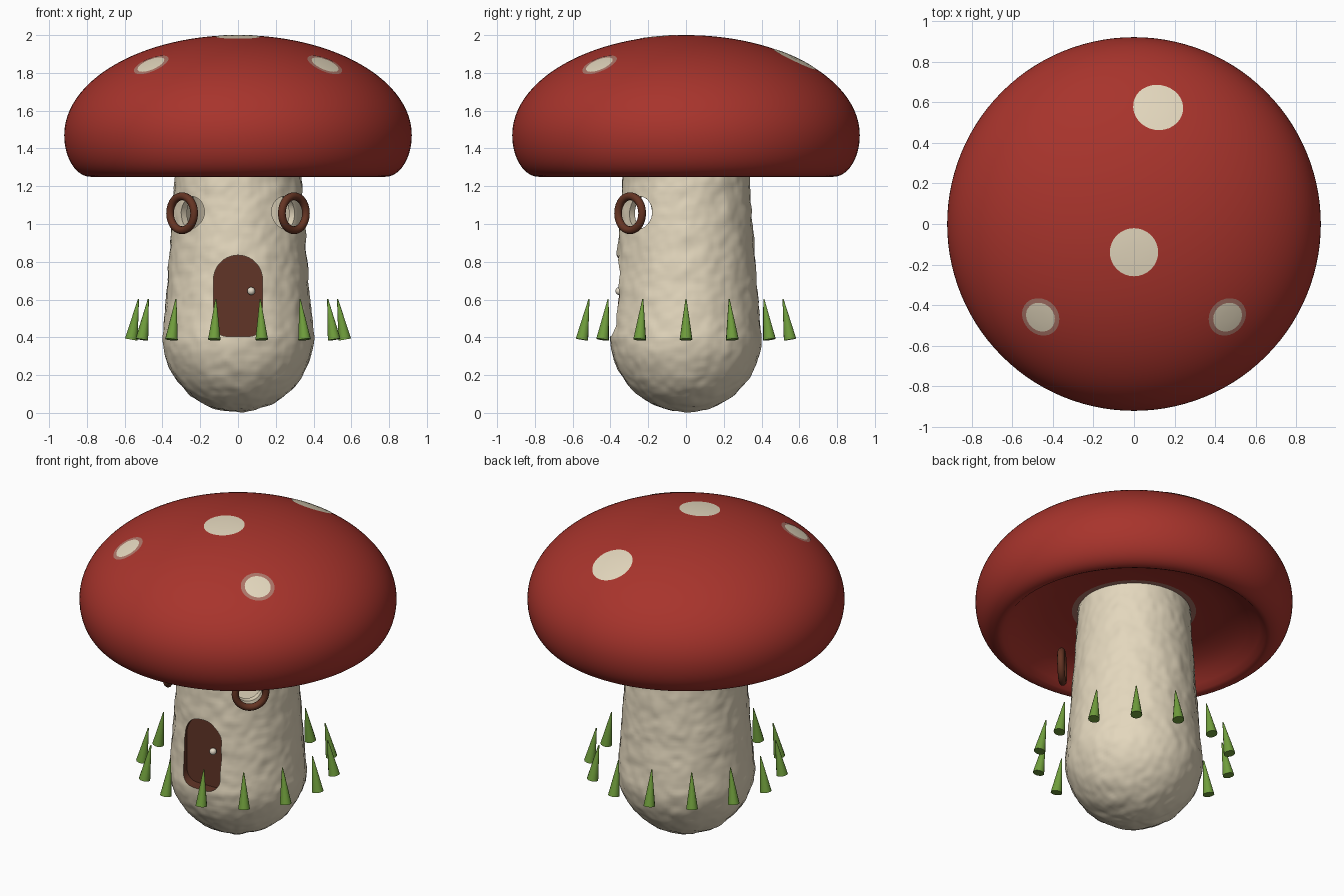
import bpy, bmesh, math
from mathutils import Vector, noise

if "Cube" in bpy.data.objects:
    bpy.data.objects.remove(bpy.data.objects["Cube"], do_unlink=True)


def material(name, r, g, b):
    m = bpy.data.materials.new(name)
    m.use_nodes = True
    m.diffuse_color = (r, g, b, 1)
    node = m.node_tree.nodes["Principled BSDF"]
    node.inputs["Base Color"].default_value = (r, g, b, 1)
    node.inputs["Roughness"].default_value = 0.8
    return m


RED = material("cap red", 0.39, 0.034, 0.025)
CREAM = material("stem cream", 0.77, 0.68, 0.51)
PINK = material("faded pink", 0.42, 0.18, 0.14)
DOOR = material("door brown", 0.12, 0.035, 0.02)
WOOD = material("frame brown", 0.13, 0.035, 0.017)
GREEN = material("grass green", 0.16, 0.34, 0.045)
KNOB = material("knob white", 0.76, 0.69, 0.57)


def make(name, bm, *mats):
    bmesh.ops.recalc_face_normals(bm, faces=bm.faces)
    mesh = bpy.data.meshes.new(name)
    bm.to_mesh(mesh)
    bm.free()
    ob = bpy.data.objects.new(name, mesh)
    bpy.context.collection.objects.link(ob)
    for m in mats:
        mesh.materials.append(m)
    return ob


def smooth(ob, degrees=40):
    bpy.ops.object.select_all(action='DESELECT')
    ob.select_set(True)
    bpy.context.view_layer.objects.active = ob
    bpy.ops.object.shade_smooth_by_angle(angle=math.radians(degrees))


def lathe(profile, segs):
    """Revolve (radius, height) points; both ends sit on the axis."""
    bm = bmesh.new()
    rings = []
    for r, z in profile[1:-1]:
        rings.append([bm.verts.new((r * math.cos(k * math.tau / segs),
                                    r * math.sin(k * math.tau / segs), z))
                      for k in range(segs)])
    ends = [bm.verts.new((0, 0, profile[i][1])) for i in (0, -1)]
    for k in range(segs):
        j = (k + 1) % segs
        for a, b in zip(rings, rings[1:]):
            bm.faces.new((a[k], a[j], b[j], b[k]))
        bm.faces.new((ends[0], rings[0][j], rings[0][k]))
        bm.faces.new((ends[1], rings[-1][k], rings[-1][j]))
    return bm


# Cap: hollow underside, rolled rim, domed top
CAP_R, CAP_H, CAP_Z = 0.92, 0.53, 1.47
profile = [(0, 1.41), (0.30, 1.41), (0.36, 1.407), (0.50, 1.395), (0.60, 1.37),
           (0.68, 1.33), (0.73, 1.285), (0.76, 1.258)]
for i in range(16):
    t = math.pi / 2 * (1 - i / 16)
    profile.append((0.78 + 0.14 * math.cos(t), CAP_Z - 0.22 * math.sin(t)))
for i in range(40):
    t = math.pi / 2 * i / 40
    profile.append((CAP_R * math.cos(t), CAP_Z + CAP_H * math.sin(t)))
profile.append((0, CAP_Z + CAP_H))
cap = make("cap", lathe(profile, 112), RED, PINK)
for f in cap.data.polygons:
    if f.center.z < 1.45 and f.center.xy.length < 0.36:
        f.material_index = 1
smooth(cap, 60)


# Spots: thin round patches that follow the dome
def spot(name, x, y, radius, core):
    centre = Vector((x, y, CAP_H * math.sqrt(1 - (x * x + y * y) / CAP_R ** 2)))
    n = Vector((x / CAP_R ** 2, y / CAP_R ** 2, centre.z / CAP_H ** 2)).normalized()
    u = n.orthogonal().normalized()
    v = n.cross(u)
    bm = bmesh.new()

    def on_dome(p):
        s = math.sqrt((p.x ** 2 + p.y ** 2) / CAP_R ** 2 + p.z ** 2 / CAP_H ** 2)
        return bm.verts.new(p / s + n * 0.002 + Vector((0, 0, CAP_Z)))

    radii = [core * 0.33, core * 0.67, core]
    if radius > core:
        radii.append(radius)
    steps = 32
    rings = [[on_dome(centre + r * (u * math.cos(k * math.tau / steps)
                                    + v * math.sin(k * math.tau / steps)))
              for k in range(steps)] for r in radii]
    bm.faces.new(rings[0])
    for i, (a, b) in enumerate(zip(rings, rings[1:])):
        for k in range(steps):
            j = (k + 1) % steps
            f = bm.faces.new((a[k], b[k], b[j], a[j]))
            f.material_index = 1 if i == 2 else 0
    ob = make(name, bm, CREAM, PINK)
    if ob.data.polygons[0].normal.z < 0:
        ob.data.flip_normals()
    smooth(ob)


spot("top_spot", 0, -0.14, 0.12, 0.12)
spot("back_spot", 0.12, 0.58, 0.125, 0.125)
for side, label in ((1, "left"), (-1, "right")):
    spot(label + "_spot", side * 0.462, -0.46, 0.099, 0.076)

# Stem: round foot, gentle taper, lumpy skin
profile = []
for i in range(41):
    t = math.pi / 2 * i / 40
    profile.append((0.4 * math.sin(t), 0.405 - 0.4 * math.cos(t)))
for i in range(1, 61):
    t = i / 60
    profile.append((0.4 - 0.075 * t ** 0.85, 0.405 + 1.01 * t))
profile.append((0, 1.415))
bm = lathe(profile, 144)
bm.normal_update()
for vert in bm.verts:
    p = vert.co.copy()
    bump = 0.006 * noise.noise(p * 11) + 0.004 * noise.noise(p * 24)
    if p.z < 1.4:
        vert.co += vert.normal * bump
stem = make("stem", bm, CREAM, DOOR)

# Cutters: hollow room, two round windows, arched doorway
cutters = [make("room_cutter",
                lathe([(0, 0.9), (0.315, 0.9), (0.3, 1.3), (0, 1.3)], 64), CREAM)]
for side in (1, -1):
    bpy.ops.mesh.primitive_cylinder_add(
        vertices=40, radius=0.085, depth=0.4, location=(side * 0.28, -0.28, 1.06),
        rotation=(math.pi / 2, 0, side * math.pi / 4))
    cutters.append(bpy.context.object)
    cutters[-1].data.materials.append(CREAM)

bm = bmesh.new()
outline = []
for cx, cz, r, start, steps in ((0, 0.705, 0.13, 0, 20),
                                (-0.06, 0.475, 0.07, 180, 8),
                                (0.06, 0.475, 0.07, 270, 8)):
    sweep = 180 if start == 0 else 90
    for k in range(steps + 1):
        a = math.radians(start + sweep * k / steps)
        outline.append(bm.verts.new((cx + r * math.cos(a), -0.5, cz + r * math.sin(a))))
face = bm.faces.new(outline)
extruded = bmesh.ops.extrude_face_region(bm, geom=[face])["geom"]
bmesh.ops.translate(bm, vec=(0, 0.17, 0),
                    verts=[g for g in extruded if isinstance(g, bmesh.types.BMVert)])
for f in bm.faces:
    f.material_index = 1
cutters.append(make("door_cutter", bm, CREAM, DOOR))

for cutter in cutters:
    cutter.hide_render = True
    mod = stem.modifiers.new("cut", 'BOOLEAN')
    mod.operation = 'DIFFERENCE'
    mod.solver = 'EXACT'
    mod.object = cutter
bpy.context.view_layer.update()
graph = bpy.context.evaluated_depsgraph_get()
carved = bpy.data.meshes.new_from_object(stem.evaluated_get(graph))
stem.modifiers.clear()
stem.data = carved
for cutter in cutters:
    bpy.data.objects.remove(cutter, do_unlink=True)
smooth(stem, 45)

# Door knob
bpy.ops.mesh.primitive_uv_sphere_add(segments=16, ring_count=10, radius=0.021,
                                     location=(0.07, -0.353, 0.645))
knob = bpy.context.object
knob.name = "door_knob"
knob.data.materials.append(KNOB)
smooth(knob)

# Window frames, floating just in front of the holes
for side, label in ((1, "left"), (-1, "right")):
    bpy.ops.mesh.primitive_torus_add(
        major_radius=0.09, minor_radius=0.021, major_segments=48, minor_segments=12,
        location=(side * 0.296, -0.296, 1.057),
        rotation=(math.pi / 2, 0, side * math.pi / 4))
    frame = bpy.context.object
    frame.name = label + "_window_frame"
    frame.data.materials.append(WOOD)
    smooth(frame)

# Ring of grass blades leaning towards the stem
BLADES = 14
for k in range(BLADES):
    a = k * math.tau / BLADES
    out = Vector((math.cos(a), math.sin(a), 0))
    base = out * 0.565 + Vector((0, 0, 0.388))
    tip = out * 0.527 + Vector((0, 0, 0.602))
    bpy.ops.mesh.primitive_cone_add(vertices=12, radius1=0.034, radius2=0.003,
                                    depth=(tip - base).length, location=(base + tip) / 2)
    blade = bpy.context.object
    blade.name = "grass_blade_%d" % (k + 1)
    blade.rotation_euler = (tip - base).to_track_quat('Z', 'Y').to_euler()
    blade.data.materials.append(GREEN)
    smooth(blade)
